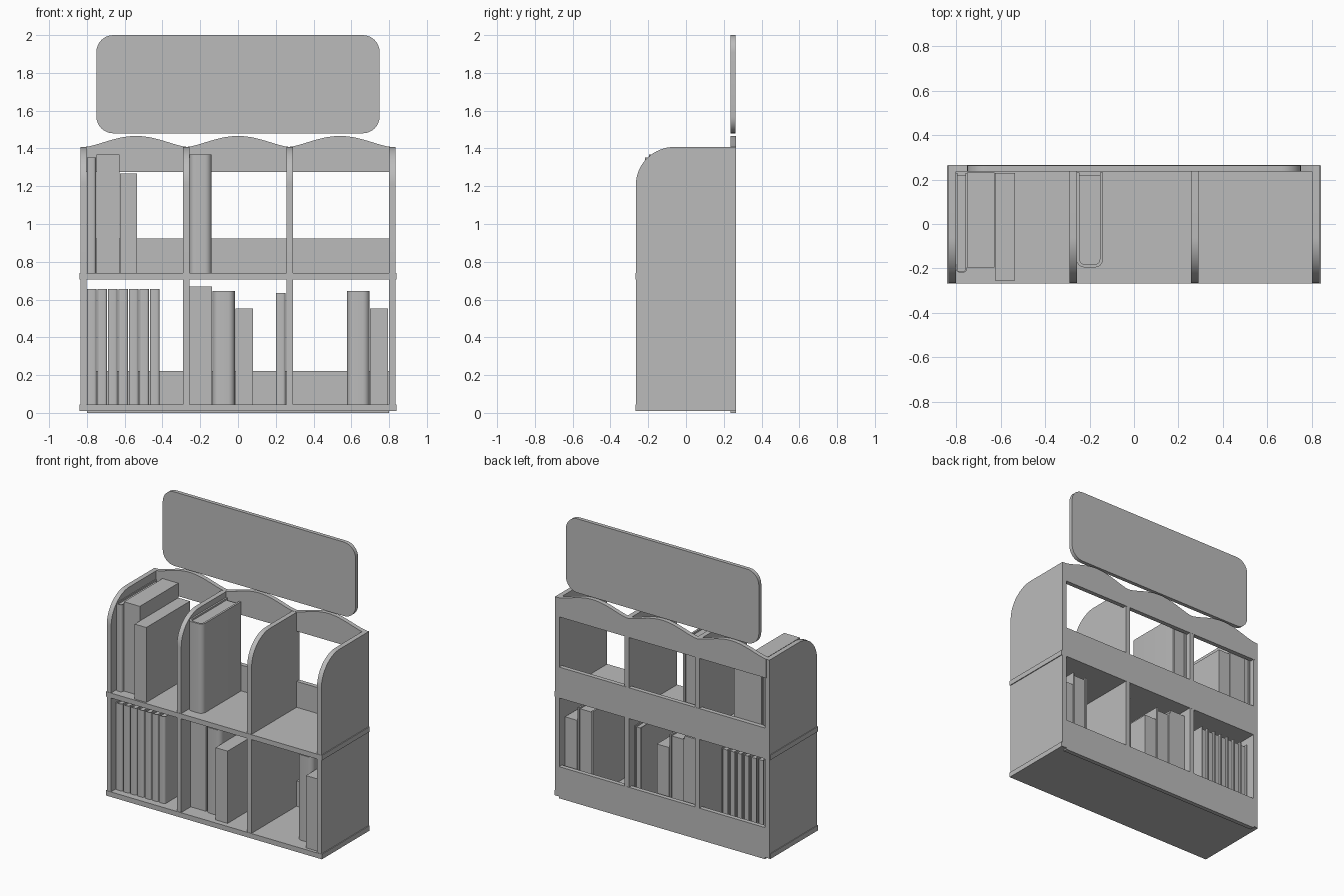
import bpy, bmesh, math

if "Cube" in bpy.data.objects:
    bpy.data.objects.remove(bpy.data.objects["Cube"], do_unlink=True)

grey = bpy.data.materials.new("plain grey")
grey.use_nodes = True
colour = (0.5, 0.5, 0.5, 1)
grey.diffuse_color = colour
grey.node_tree.nodes["Principled BSDF"].inputs["Base Color"].default_value = colour


def prism(name, points, axis, lo, hi, smooth=True):
    """Extrude a 2D outline along an axis (0=x, 1=y, 2=z) from lo to hi."""
    def place(p, t):
        co = list(p)
        co.insert(axis, t)
        return co
    bm = bmesh.new()
    face = bm.faces.new([bm.verts.new(place(p, lo)) for p in points])
    new = bmesh.ops.extrude_face_region(bm, geom=[face])["geom"]
    shift = place((0, 0), hi - lo)
    bmesh.ops.translate(bm, vec=shift, verts=[g for g in new if isinstance(g, bmesh.types.BMVert)])
    bmesh.ops.recalc_face_normals(bm, faces=bm.faces)
    mesh = bpy.data.meshes.new(name)
    bm.to_mesh(mesh)
    bm.free()
    mesh.materials.append(grey)
    obj = bpy.data.objects.new(name, mesh)
    bpy.context.collection.objects.link(obj)
    if smooth:
        bpy.ops.object.select_all(action="DESELECT")
        obj.select_set(True)
        bpy.context.view_layer.objects.active = obj
        bpy.ops.object.shade_smooth_by_angle(angle=math.radians(30))
    return obj


def box(name, x0, x1, y0, y1, z0, z1):
    return prism(name, [(x0, y0), (x1, y0), (x1, y1), (x0, y1)], 2, z0, z1, False)


def arc(cx, cy, rx, ry, start, end, steps=8):
    angles = [math.radians(start + (end - start) * i / steps) for i in range(steps + 1)]
    return [(cx + rx * math.cos(a), cy + ry * math.sin(a)) for a in angles]


def spine_outline(x0, x1, y0, y1, r):
    """Rectangle whose two front corners are rounded."""
    return ([(x0, y1)] + arc(x0 + r, y0 + r, r, r, 180, 270, 6)
            + arc(x1 - r, y0 + r, r, r, 270, 360, 6) + [(x1, y1)])


def bound_book(name, x0, x1, y0, y1, z0, z1, r, cover):
    # Wrapped cover with a rounded spine around a recessed page block
    outer = spine_outline(x0, x1, y0, y1, r)
    inner = spine_outline(x0 + cover, x1 - cover, y0 + cover, y1, max(r - cover, 0.002))
    prism(name + "_cover", outer + inner[::-1], 2, z0, z1)
    prism(name + "_pages", [(x, min(y, y1 - 0.012)) for x, y in inner], 2, z0 + 0.008, z1 - 0.012)


# Upright panels with the top front corner rounded
FRONT, BACK = -0.265, 0.265
upright = ([(BACK, 0.012), (BACK, 1.408)]
           + arc(-0.06, 1.208, 0.205, 0.2, 90, 180, 16) + [(FRONT, 0.012)])
for name, x0 in (("right_side", -0.835), ("right_divider", -0.29),
                 ("left_divider", 0.257), ("left_side", 0.8)):
    prism(name, upright, 0, x0, x0 + 0.034)

# Shelves
box("bottom_shelf", -0.84, 0.84, -0.268, 0.262, 0.01, 0.045)
box("middle_shelf", -0.84, 0.84, -0.268, 0.262, 0.705, 0.74)

# Back boards, the top one with three arches
box("lower_back_board", -0.8, 0.8, 0.235, 0.266, 0, 0.222)
box("middle_back_board", -0.8, 0.8, 0.235, 0.266, 0.705, 0.922)
wave = []
for x0, x1 in ((-0.81, -0.27), (-0.27, 0.27), (0.27, 0.81)):
    for i in range(24):
        t = i / 24
        wave.append((x0 + (x1 - x0) * t, 1.408 + 0.058 * math.sin(math.pi * t) ** 1.4))
prism("arched_back_board", [(-0.81, 1.275)] + wave + [(0.81, 1.408), (0.81, 1.275)],
      1, 0.235, 0.266)

# Floating header sign
r = 0.09
sign = []
for sx, sz, start in ((1, 1, 0), (-1, 1, 90), (-1, -1, 180), (1, -1, 270)):
    sign += arc(sx * (0.75 - r), 1.74 + sz * (0.26 - r), r, r, start, start + 90)
prism("header_sign", sign, 1, 0.235, 0.262)

# Books on the upper shelf
UP, LOW = 0.74, 0.045
bound_book("tall_slim_book", -0.8, -0.752, -0.218, 0.23, UP, 1.352, 0.015, 0.006)
box("tall_wide_book", -0.75, -0.627, -0.195, 0.232, UP, 1.368)
box("short_wide_book", -0.625, -0.535, -0.255, 0.23, UP, 1.267)
bound_book("display_book", -0.258, -0.14, -0.195, 0.232, UP, 1.368, 0.035, 0.014)

# Row of matching thin books on the lower shelf
for i in range(7):
    x = -0.8 + i * 0.0555
    bound_book(f"thin_book_{i + 1}", x, x + 0.052, -0.22, 0.2, LOW, 0.656, 0.014, 0.006)

# Loose books on the lower shelf
box("centre_tall_book", -0.256, -0.137, -0.16, 0.21, LOW, 0.668)
bound_book("centre_round_book", -0.135, -0.017, -0.17, 0.21, LOW, 0.646, 0.035, 0.012)
box("centre_short_book", -0.014, 0.08, -0.23, 0.21, LOW, 0.553)
bound_book("leaning_slim_book", 0.2, 0.252, -0.15, 0.21, LOW, 0.636, 0.014, 0.006)
bound_book("end_round_book", 0.578, 0.696, -0.17, 0.21, LOW, 0.646, 0.035, 0.012)
box("end_short_book", 0.7, 0.794, -0.245, 0.21, LOW, 0.553)
